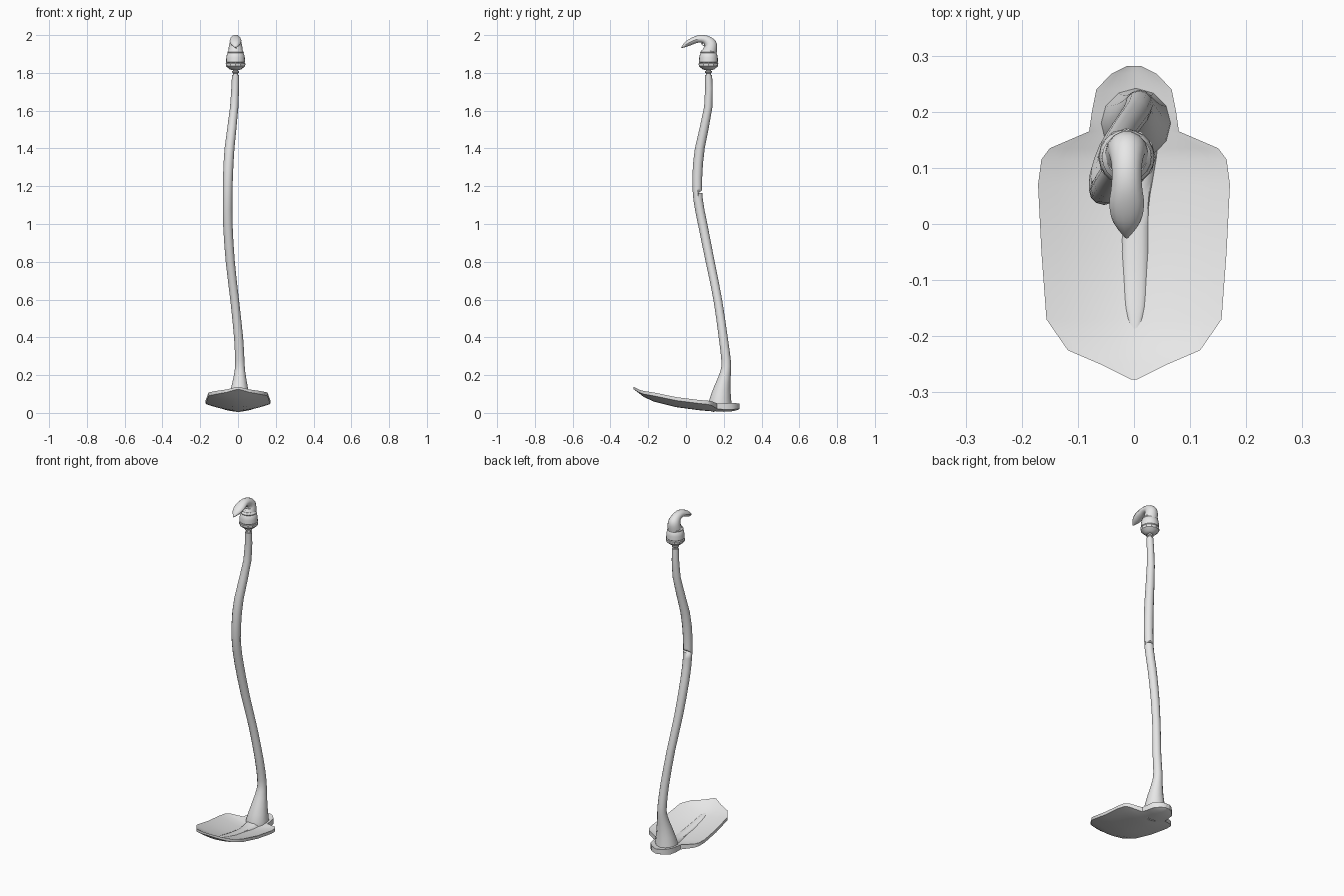
import bpy
import bmesh
from math import cos, sin, pi, radians
from mathutils import Vector

old = bpy.data.objects.get("Cube")
if old:
    bpy.data.objects.remove(old)

grey = bpy.data.materials.new("light grey")
grey.use_nodes = True
colour = (.8, .8, .8, 1)
grey.diffuse_color = colour
for node in grey.node_tree.nodes:
    if node.type == 'BSDF_PRINCIPLED':
        node.inputs["Base Color"].default_value = colour


def finish(name, bm, angle):
    """Turn a bmesh into a shaded, coloured object."""
    bmesh.ops.recalc_face_normals(bm, faces=bm.faces)
    mesh = bpy.data.meshes.new(name)
    bm.to_mesh(mesh)
    bm.free()
    mesh.materials.append(grey)
    part = bpy.data.objects.new(name, mesh)
    bpy.context.collection.objects.link(part)
    bpy.ops.object.select_all(action='DESELECT')
    part.select_set(True)
    bpy.context.view_layer.objects.active = part
    bpy.ops.object.shade_smooth_by_angle(angle=radians(angle))
    return part


def loft(name, rings, angle=35):
    """Skin a closed solid through equal-sized rings of points."""
    bm = bmesh.new()
    loops = [[bm.verts.new(p) for p in ring] for ring in rings]
    for a, b in zip(loops, loops[1:]):
        for i in range(len(a)):
            bm.faces.new((a[i - 1], a[i], b[i], b[i - 1]))
    bm.faces.new(loops[0])
    bm.faces.new(loops[-1])
    return finish(name, bm, angle)


def ring(centre, u, v, sides=12, flute=0):
    """Ellipse spanned by u and v; flute draws in every other corner."""
    points = []
    for i in range(sides):
        a = 2 * pi * i / sides
        scale = 1 - flute * (i % 2)
        points.append(Vector(centre) + (u * cos(a) + v * sin(a)) * scale)
    return points


def spline(rows, steps=3):
    """Smooth a table of rows by Catmull-Rom interpolation."""
    rows = [Vector(r) for r in rows]
    out = []
    for i in range(len(rows) - 1):
        p, q, r, s = rows[max(i - 1, 0)], rows[i], rows[i + 1], rows[min(i + 2, len(rows) - 1)]
        for k in range(steps):
            t = k / steps
            out.append((2 * q + (r - p) * t + (2 * p - 5 * q + 4 * r - s) * t ** 2
                        + (3 * q - p - 3 * r + s) * t ** 3) / 2)
    return out + [rows[-1]]


X, Y, Z = Vector((1, 0, 0)), Vector((0, 1, 0)), Vector((0, 0, 1))

# Blade: y, half width, underside height, edge lift, thickness
blade_rows = [
    (-.277, .006, .125, 0, .013), (-.25, .06, .105, .004, .015),
    (-.225, .118, .085, .014, .017), (-.17, .156, .06, .03, .018),
    (-.05, .165, .03, .035, .018), (.07, .171, .014, .036, .018),
    (.115, .165, .01, .035, .02), (.135, .15, .01, .03, .022),
    (.165, .08, .008, .014, .028), (.2, .075, .006, .012, .032),
    (.24, .067, .008, .01, .034), (.268, .04, .014, .006, .031),
    (.282, .012, .02, .002, .028)]
spread = [k / 5 for k in range(-5, 6)]
blade_rings = []
for y, width, low, lift, thick in blade_rows:
    under = [Vector((f * width, y, low + lift * abs(f) ** 1.6)) for f in spread]
    blade_rings.append(under + [p + Z * thick for p in reversed(under)])
loft("blade", blade_rings, 40)

# Raised rib running forward from the shaft socket: y, z, half width, height
rib_rows = [(.15, .032, .045, .028), (.1, .032, .036, .016), (.03, .036, .026, .012),
            (-.08, .054, .023, .009), (-.15, .072, .018, .006), (-.19, .084, .005, .002)]
loft("blade_rib", [ring((.002, y, z), X * w, Z * h) for y, z, w, h in spline(rib_rows)])

# Bent wooden shaft with a flared socket: x, y, z, radius
shaft_rows = [
    (.003, .18, .025, .064), (.004, .18, .06, .06), (.008, .192, .14, .043),
    (.01, .21, .22, .028), (.009, .212, .28, .025), (.003, .197, .4, .024),
    (-.018, .168, .6, .023), (-.041, .128, .8, .024), (-.054, .088, 1, .025),
    (-.055, .064, 1.13, .025), (-.053, .06, 1.25, .026), (-.045, .073, 1.4, .026),
    (-.02, .118, 1.62, .022), (-.013, .119, 1.79, .019)]
shaft = loft("shaft", [ring((x, y, z), X * r, Y * r) for x, y, z, r in spline(shaft_rows, 2)])

# Small nick across the back of the shaft
cutter = loft("nick_cutter", [
    [Vector((x, .064, 1.164)), Vector((x, .12, 1.164)), Vector((x, .12, 1.2))]
    for x in (-.12, .02)])
cutter.hide_render = True
nick = shaft.modifiers.new("nick", 'BOOLEAN')
nick.operation = 'DIFFERENCE'
nick.object = cutter
bpy.context.view_layer.objects.active = shaft
bpy.ops.object.modifier_apply(modifier=nick.name)
bpy.data.objects.remove(cutter)


def lathe(name, profile, sides, flute=0):
    """Turned part on the grip axis, from radius and height pairs."""
    return loft(name, [ring((-.013, .119, z), X * r, Y * r, sides, flute) for r, z in profile])


# Neck, fluted collar and cup of the grip
lathe("grip_neck", [(.013, 1.78), (.013, 1.798), (.019, 1.802), (.019, 1.808),
                    (.013, 1.812), (.02, 1.825)], 16)
lathe("grip_collar", [(.018, 1.814), (.033, 1.82), (.051, 1.836), (.052, 1.85),
                      (.046, 1.855)], 24, .05)
lathe("grip_cup", [(.044, 1.85), (.05, 1.857), (.049, 1.88), (.045, 1.902),
                   (.042, 1.905), (.044, 1.91), (.036, 1.92)], 20)

# Hooked beak curling forward: y, z, half width, half depth
hook_rows = spline([
    (.121, 1.9, .04, .042), (.13, 1.93, .037, .036), (.128, 1.953, .033, .034),
    (.105, 1.975, .027, .024), (.07, 1.98, .027, .02), (.035, 1.969, .031, .018),
    (.003, 1.952, .024, .014), (-.024, 1.934, .003, .003)])
hook_rings = []
for i, (y, z, wide, deep) in enumerate(hook_rows):
    before, after = hook_rows[max(i - 1, 0)], hook_rows[min(i + 1, len(hook_rows) - 1)]
    across = Vector((0, after[1] - before[1], before[0] - after[0])).normalized()
    hook_rings.append(ring((-.013, y, z), X * wide, across * deep, 14))
loft("hook", hook_rings)

# Little teeth inside the curl
for k, (y, z) in enumerate([(.1, 1.92), (.102, 1.933), (.1, 1.946), (.09, 1.956)]):
    tip = Vector((-.013, y - .012, z - .003))
    root = Vector((-.013, y, z))
    loft("tooth_" + str(k), [ring(root, X * .012, Z * .006, 6), ring(tip, X * .002, Z * .001, 6)])
